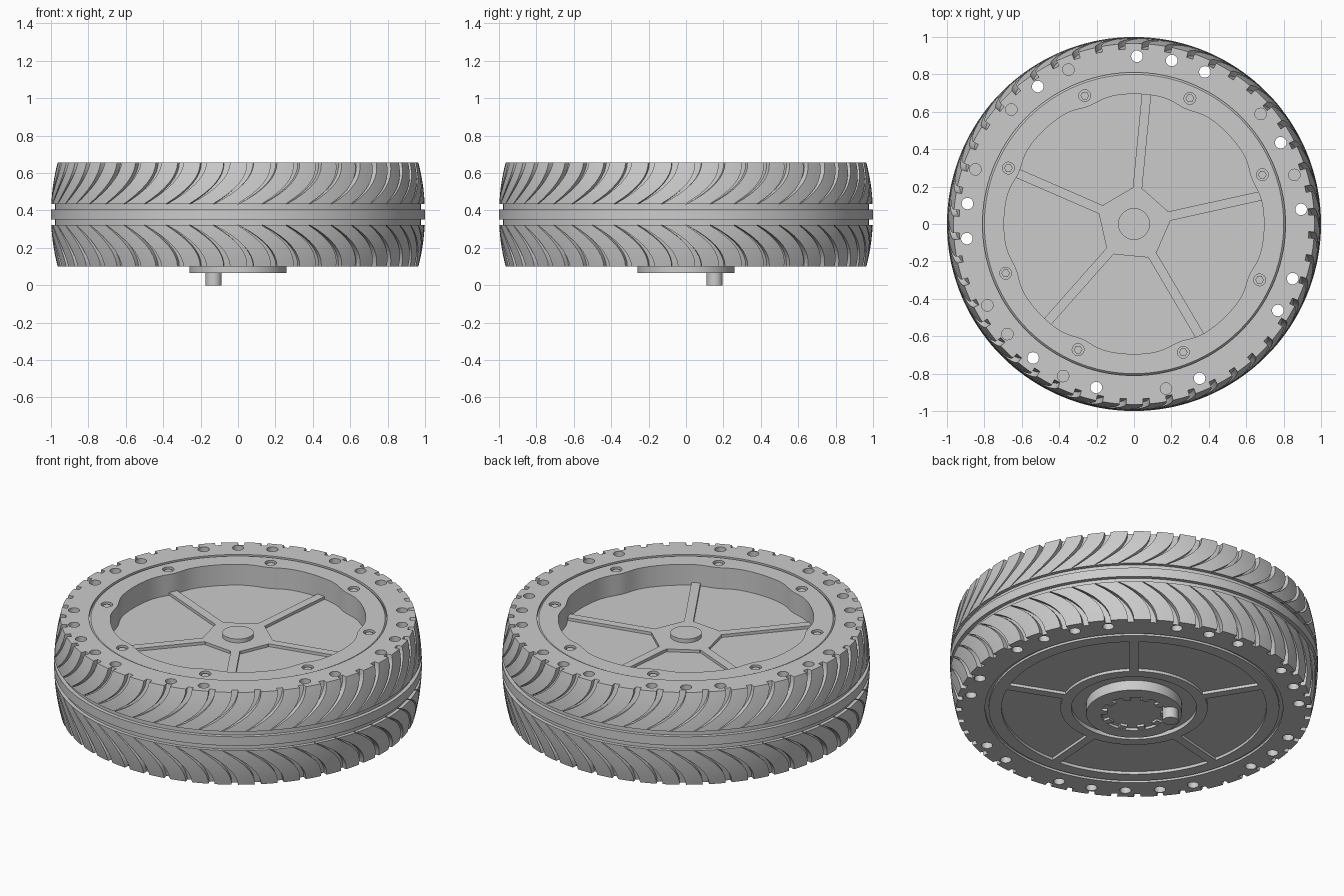
import bpy
import bmesh
from math import sin, cos, pi, radians, degrees, atan2, exp, hypot

if "Cube" in bpy.data.objects:
    bpy.data.objects.remove(bpy.data.objects["Cube"], do_unlink=True)

GREY = (0.6, 0.6, 0.6, 1.0)
grey = bpy.data.materials.new("light_grey")
grey.use_nodes = True
grey.diffuse_color = GREY
grey.node_tree.nodes["Principled BSDF"].inputs["Base Color"].default_value = GREY

MID = 0.378      # height of the tyre's centre plane
HALF = 0.277     # half of the tyre's width
BOTTOM, TOP = MID - HALF, MID + HALF
SEGMENTS = 180


def finish(name, bm):
    """Turn a bmesh into a named grey object."""
    bmesh.ops.remove_doubles(bm, verts=bm.verts, dist=0.00001)
    bmesh.ops.recalc_face_normals(bm, faces=bm.faces)
    mesh = bpy.data.meshes.new(name)
    bm.to_mesh(mesh)
    bm.free()
    mesh.materials.append(grey)
    obj = bpy.data.objects.new(name, mesh)
    bpy.context.collection.objects.link(obj)
    return obj


def smooth(obj):
    bpy.ops.object.select_all(action='DESELECT')
    obj.select_set(True)
    bpy.context.view_layer.objects.active = obj
    bpy.ops.object.shade_smooth_by_angle(angle=radians(30))


def lathe(profile, closed=True):
    """Spin a (radius, height) profile around the z axis."""
    bm = bmesh.new()
    verts = [bm.verts.new((r, 0, z)) for r, z in profile]
    pairs = list(zip(verts, verts[1:]))
    if closed:
        pairs.append((verts[-1], verts[0]))
    edges = [bm.edges.new(p) for p in pairs]
    bmesh.ops.spin(bm, geom=verts + edges, cent=(0, 0, 0), axis=(0, 0, 1),
                   angle=2 * pi, steps=SEGMENTS, use_merge=True)
    return bm


def polar(r, a):
    return r * cos(a), r * sin(a)


def ngon(centre, radius, sides):
    return [(centre[0] + radius * cos(2 * pi * k / sides),
             centre[1] + radius * sin(2 * pi * k / sides)) for k in range(sides)]


def bar(angle, r0, r1, half):
    """Radial rectangle outline."""
    c, s = cos(angle), sin(angle)
    corners = ((r0, -half), (r1, -half), (r1, half), (r0, half))
    return [(x * c - y * s, x * s + y * c) for x, y in corners]


def prisms(name, parts):
    """One object from several (outline, bottom, top) prisms."""
    bm = bmesh.new()
    for outline, z0, z1 in parts:
        low = [bm.verts.new((x, y, z0)) for x, y in outline]
        high = [bm.verts.new((x, y, z1)) for x, y in outline]
        bm.faces.new(low)
        bm.faces.new(high)
        for i in range(len(low)):
            j = (i + 1) % len(low)
            bm.faces.new((low[i], low[j], high[j], high[i]))
    return finish(name, bm)


def cut(obj, parts):
    cutter = prisms("cutter", parts)
    cutter.hide_render = True
    mod = obj.modifiers.new("holes", 'BOOLEAN')
    mod.object = cutter
    mod.operation = 'DIFFERENCE'
    mod.solver = 'EXACT'
    bpy.ops.object.select_all(action='DESELECT')
    obj.select_set(True)
    bpy.context.view_layer.objects.active = obj
    bpy.ops.object.modifier_apply(modifier=mod.name)
    bpy.data.objects.remove(cutter, do_unlink=True)


def crown(dz):
    """Outer tread radius at a distance from the centre plane."""
    return 1 - 0.035 * (dz / HALF) ** 2


# Tyre carcass with raised centre rib and a shallow channel on each side
DEPTH = 0.03
upper = [(1.0, 0.027), (0.978, 0.027), (0.978, 0.057)]
upper += [(crown(d) - DEPTH, d) for d in (0.057, 0.13, 0.2, HALF)]
upper.append((0.81, HALF))
profile = [(r, MID + d) for r, d in upper]
profile = [(r, MID - d) for r, d in reversed(upper)] + profile
tyre = finish("tyre_carcass", lathe(profile))

# Side-wall holes: some pass right through, some are blind from both faces
through = (0, 2, 5, 6, 7, 10, 14, 19, 21, 24, 27, 28, 15)
blind = (1, 3, 9, 11, 13, 17, 18, 20, 23)
holes = []
for k in through:
    holes.append((ngon(polar(0.897, radians(5 + 12 * k)), 0.031, 20), 0, 1))
for k in blind:
    spot = ngon(polar(0.897, radians(5 + 12 * k)), 0.031, 20)
    holes += [(spot, 0, BOTTOM + 0.05), (spot, TOP - 0.05, 1)]
cut(tyre, holes)
smooth(tyre)

# Curved chevron tread blocks, mirrored about the centre plane
COUNT, STEPS, ACROSS = 48, 8, 4
pitch = 2 * pi / COUNT
bm = bmesh.new()
for side in (1, -1):
    for n in range(COUNT):
        rings = []
        for i in range(STEPS + 1):
            t = i / STEPS
            dz = 0.057 + t * (HALF - 0.057)
            lean = n * pitch + 0.2 * (1 - (1 - t) ** 2)
            gap = 0.006 + 0.03 * t ** 0.7
            span = [lean + gap / 2 + (pitch - gap) * u / (ACROSS - 1) for u in range(ACROSS)]
            outer = [(crown(dz), a) for a in span]
            inner = [(crown(dz) - DEPTH - 0.001, a) for a in reversed(span)]
            rings.append([bm.verts.new((*polar(r, a), MID + side * dz))
                          for r, a in outer + inner])
        bm.faces.new(rings[0])
        bm.faces.new(rings[-1])
        for a, b in zip(rings, rings[1:]):
            for i in range(len(a)):
                j = (i + 1) % len(a)
                bm.faces.new((a[i], a[j], b[j], b[i]))
smooth(finish("tread_blocks", bm))

# Wheel disc: underside hub and panels, rim, and recessed top floor
FLOOR, RIM, INNER = 0.525, 0.65, 0.695
disc_profile = [(0, 0.08), (0.18, 0.08), (0.18, 0.065), (0.26, 0.065), (0.26, 0.125),
                (0.34, 0.125), (0.34, BOTTOM), (0.4, BOTTOM), (0.4, 0.118), (0.72, 0.118),
                (0.72, BOTTOM), (0.79, BOTTOM), (0.79, 0.115), (0.81, 0.115), (0.81, 0.64),
                (0.8, RIM), (INNER, RIM), (INNER, FLOOR), (0, FLOOR)]
bm = lathe(disc_profile, closed=False)
bolt_angles = [radians(21 + 45 * k) for k in range(8)]
# Thicken the rim's inner wall beside each bolt
for v in bm.verts:
    r = hypot(v.co.x, v.co.y)
    if abs(r - INNER) < 0.002:
        a = degrees(atan2(v.co.y, v.co.x))
        off = (a - 21 + 22.5) % 45 - 22.5
        scale = 1 - 0.03 * exp(-(off / 7) ** 2)
        v.co.x *= scale
        v.co.y *= scale
disc = finish("wheel_disc", bm)
cut(disc, [(ngon(polar(0.735, a), 0.032, 16), RIM - 0.04, 1) for a in bolt_angles])
smooth(disc)
prisms("rim_bolts", [(ngon(polar(0.735, a), 0.023, 6), RIM - 0.05, RIM - 0.008)
                     for a in bolt_angles])

# Top spokes flaring into a ten-sided hub plate
top_angles = [radians(12.5 + 72 * k) for k in range(5)]
hub_outline = []
for a in top_angles:
    corners = bar(a, 0, 0.19, 0.03)
    hub_outline += [corners[1], corners[2]]
prisms("top_hub_plate", [(hub_outline, FLOOR - 0.01, 0.542)])
prisms("top_spokes", [(bar(a, 0.18, 0.7, 0.025), FLOOR - 0.01, 0.542) for a in top_angles])
smooth(prisms("hub_cap", [(ngon((0, 0), 0.085, 40), FLOOR, 0.565)]))

# Underside spokes, staggered from the top ones
prisms("underside_spokes", [(bar(radians(50 + 72 * k), 0.39, 0.73, 0.025), BOTTOM, 0.13)
                            for k in range(5)])

# Underside hub teeth and the offset drive pin
prisms("hub_teeth", [(bar(2 * pi * k / 10, 0.145, 0.19, 0.02), 0.066, 0.09)
                     for k in range(10)])
smooth(prisms("drive_pin", [(ngon((-0.13, 0.153), 0.043, 32), 0, 0.1)]))
